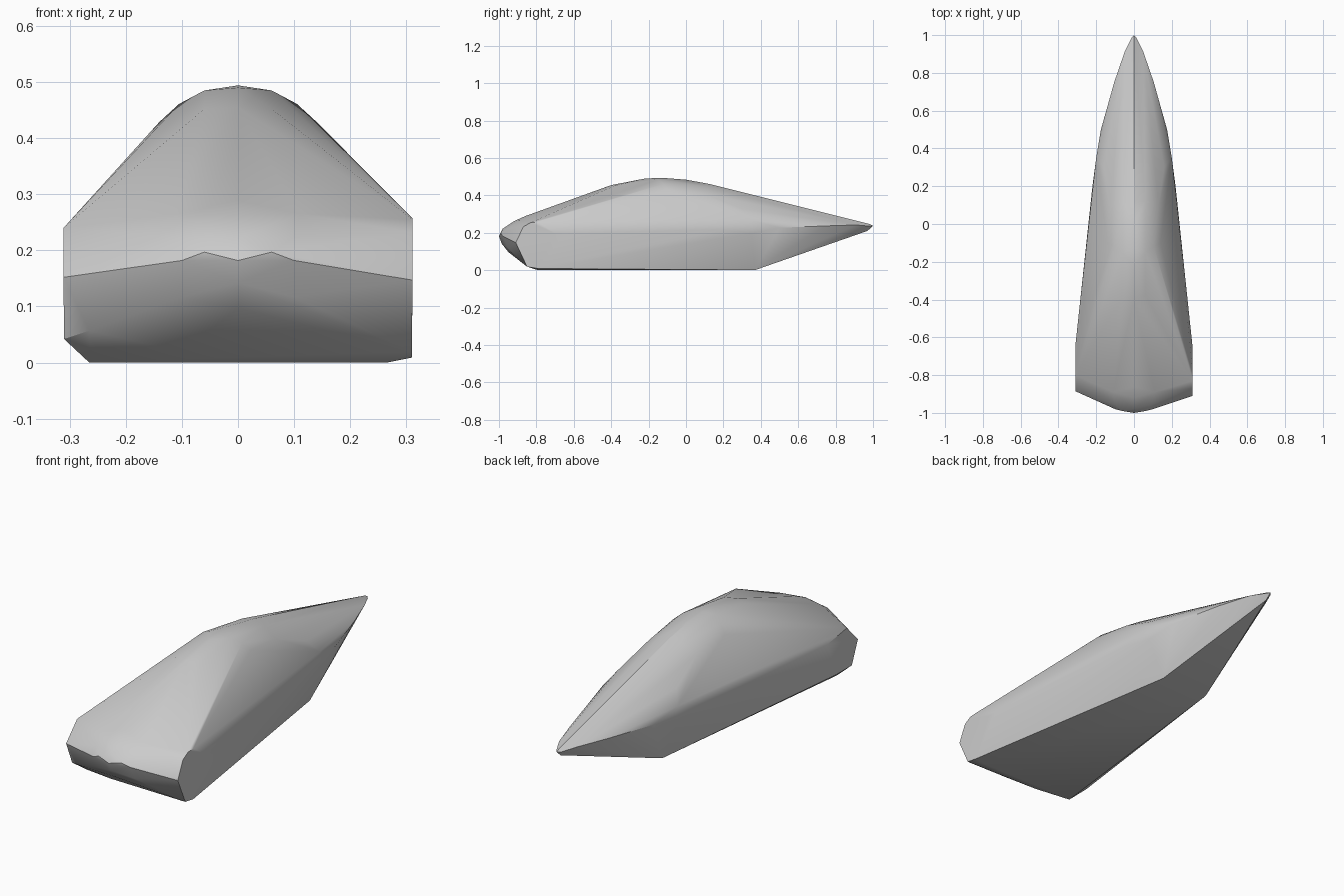
import bpy, bmesh, math

# Centreline profile (y, z): tail, roof, nose, belly
centre = [(-1, .185), (-.98, .225), (-.92, .265), (-.86, .292), (-.4, .458),
          (-.22, .493), (-.13, .497), (0, .487), (.12, .465), (.9, .265),
          (.98, .25), (1, .24), (.97, .213), (.4, .015), (-.95, .1), (-.985, .145)]

# Mirrored body points (x, y, z)
pairs = [(.06, -.15, .488), (.105, -.12, .464), (.06, -.38, .455),      # roof crown
         (.06, .12, .45), (.14, -.1, .432), (.13, .1, .41),
         (.2, .35, .27), (.2, .35, .2), (.175, .5, .23), (.105, .75, .24),  # flanks
         (.05, .91, .245), (.013, .985, .238), (.16, .3, .33),
         (.22, .2, .22), (.31, -.65, .2),
         (.1, -.98, .185), (.1, -.955, .225), (.11, -.89, .268),        # blunt end
         (.1, -.95, .12), (.06, -.99, .2),
         (.13, .37, .004), (.265, -.79, .003), (.1, -.84, .022)]        # flat belly

# Flat side panels, slightly different left and right
panels = [(.311, -.91, .15), (.311, -.87, .235), (.311, -.83, .258), (.311, -.79, .26),
          (.311, -.7, .2), (.31, -.85, .022), (.31, -.79, .012),
          (-.311, -.885, .155), (-.311, -.8, .243), (-.311, -.65, .22),
          (-.31, -.84, .045), (-.31, -.72, .045), (-.265, -.87, .06)]

points = [(0, y, z) for y, z in centre] + panels
for x, y, z in pairs:
    points += [(x, y, z), (-x, y, z)]

# Faceted wedge hull
bm = bmesh.new()
for p in points:
    bm.verts.new(p)
bmesh.ops.convex_hull(bm, input=bm.verts[:])
bmesh.ops.delete(bm, geom=[v for v in bm.verts if not v.link_faces], context='VERTS')
bmesh.ops.recalc_face_normals(bm, faces=bm.faces[:])
low = min(v.co.z for v in bm.verts)
for v in bm.verts:
    v.co.z -= low
mesh = bpy.data.meshes.new("wedge_hull")
bm.to_mesh(mesh)
bm.free()
hull = bpy.data.objects.new("wedge_hull", mesh)
bpy.context.collection.objects.link(hull)
bpy.context.view_layer.objects.active = hull
hull.select_set(True)
bpy.ops.object.shade_smooth_by_angle(angle=math.radians(25))
